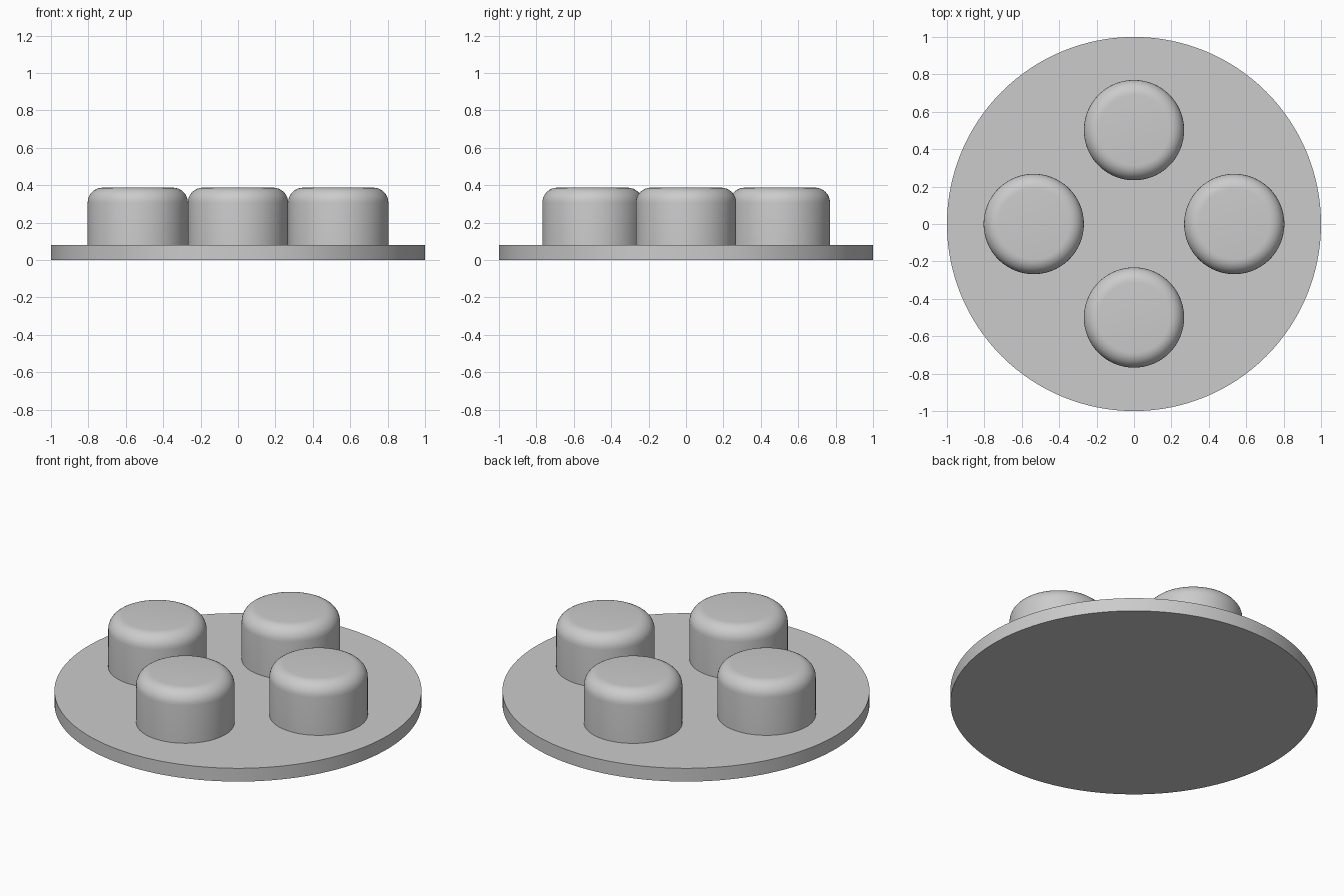
import bpy
import bmesh
from math import radians

cube = bpy.data.objects.get("Cube")
if cube:
    bpy.data.objects.remove(cube, do_unlink=True)

GREY = (0.6, 0.6, 0.6, 1.0)
grey = bpy.data.materials.new("plain_grey")
grey.use_nodes = True
grey.diffuse_color = GREY
grey.node_tree.nodes["Principled BSDF"].inputs["Base Color"].default_value = GREY

BASE_TOP, PEG_TOP = 0.08, 0.387
PEG_RADIUS, FILLET = 0.268, 0.08


def disc(name, radius, bottom, top, centre=(0, 0), fillet=0, sides=96):
    """Upright cylinder with an optional rounded top rim."""
    bm = bmesh.new()
    bmesh.ops.create_cone(bm, cap_ends=True, segments=sides, radius1=radius,
                          radius2=radius, depth=top - bottom)
    if fillet:
        half = (top - bottom) / 2
        rim = [e for e in bm.edges if all(v.co.z > half - 1e-4 for v in e.verts)]
        bmesh.ops.bevel(bm, geom=rim, offset=fillet, segments=8,
                        profile=0.5, affect='EDGES')
    mesh = bpy.data.meshes.new(name)
    bm.to_mesh(mesh)
    bm.free()
    mesh.materials.append(grey)
    obj = bpy.data.objects.new(name, mesh)
    obj.location = (*centre, (bottom + top) / 2)
    bpy.context.collection.objects.link(obj)
    bpy.ops.object.select_all(action='DESELECT')
    obj.select_set(True)
    bpy.context.view_layer.objects.active = obj
    bpy.ops.object.shade_smooth_by_angle(angle=radians(30))
    return obj


# Round base plate
disc("base_plate", 1.0, 0, BASE_TOP, sides=128)

# Four rounded pegs in a cross
pegs = {"left_peg": (0.536, 0), "right_peg": (-0.536, 0),
        "front_peg": (0, -0.5), "back_peg": (0, 0.502)}
for name, centre in pegs.items():
    disc(name, PEG_RADIUS, BASE_TOP, PEG_TOP, centre, FILLET)
